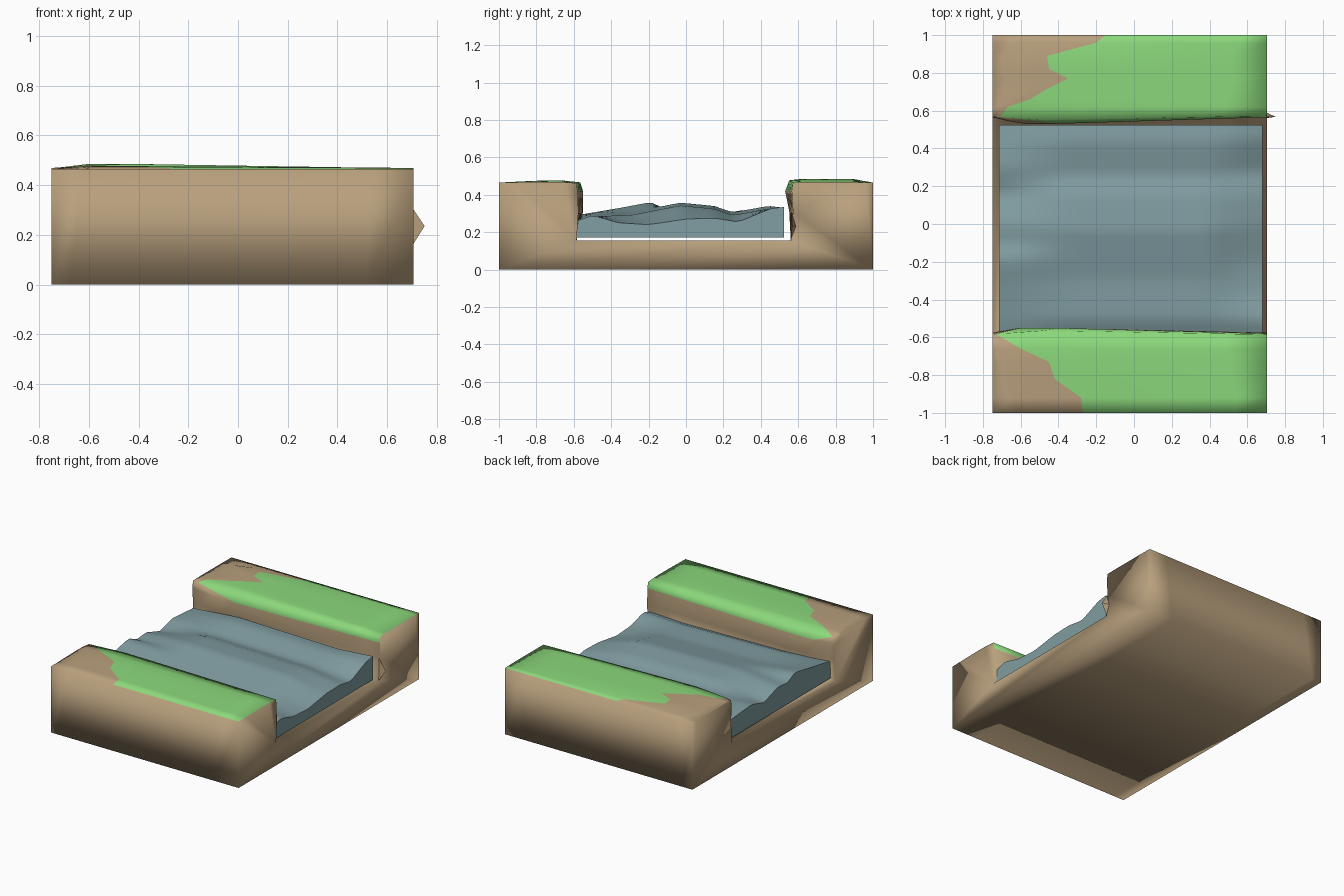
import bpy, math

if "Cube" in bpy.data.objects:
    bpy.data.objects.remove(bpy.data.objects["Cube"])


def material(name, rgb):
    m = bpy.data.materials.new(name)
    m.diffuse_color = (*rgb, 1)
    m.use_nodes = True
    m.node_tree.nodes["Principled BSDF"].inputs["Base Color"].default_value = m.diffuse_color
    return m


EARTH = material("earth", (0.48, 0.35, 0.205))
GRASS = material("grass", (0.26, 0.69, 0.20))
WATER = material("water", (0.22, 0.34, 0.36))


def make(name, verts, faces, mats, smooth_angle):
    me = bpy.data.meshes.new(name)
    me.from_pydata(verts, [], faces)
    for m in mats:
        me.materials.append(m)
    ob = bpy.data.objects.new(name, me)
    bpy.context.collection.objects.link(ob)
    bpy.context.view_layer.objects.active = ob
    ob.select_set(True)
    bpy.ops.object.mode_set(mode='EDIT')
    bpy.ops.mesh.select_all(action='SELECT')
    bpy.ops.mesh.normals_make_consistent(inside=False)
    bpy.ops.object.mode_set(mode='OBJECT')
    if smooth_angle:
        bpy.ops.object.shade_smooth_by_angle(angle=math.radians(smooth_angle))
    ob.select_set(False)
    return ob


def lerp_table(pts, t):
    for (a, u), (b, v) in zip(pts, pts[1:]):
        if t <= b:
            return u + (v - u) * (t - a) / (b - a)
    return pts[-1][1]


# River bed and banks: one profile lofted along x.
# Row: y, z, x where the grass starts, bulge in y, bulge in z
ROWS = [
    (-1.00, 0.000, -0.45, 0, 0),
    (-1.00, 0.465, -0.27, 0, 0),
    (-0.92, 0.466, -0.28, 0, 0.003),
    (-0.82, 0.468, -0.42, 0, 0.006),
    (-0.73, 0.469, -0.45, 0, 0.008),
    (-0.66, 0.468, -0.60, 0, 0.008),
    (-0.585, 0.462, -0.73, 0.02, 0.004),
    (-0.58, 0.42, -0.60, 0.03, 0),
    (-0.575, 0.31, -0.45, 0.025, 0),
    (-0.585, 0.155, -0.45, 0, 0),
    (0.560, 0.155, -0.45, 0, 0),
    (0.572, 0.31, -0.45, -0.02, 0),
    (0.565, 0.42, -0.40, -0.035, 0),
    (0.572, 0.465, -0.71, -0.02, 0.012),
    (0.62, 0.467, -0.67, 0, 0.018),
    (0.66, 0.467, -0.55, 0, 0.018),
    (0.71, 0.467, -0.47, 0, 0.018),
    (0.77, 0.467, -0.35, 0, 0.018),
    (0.82, 0.467, -0.45, 0, 0.018),
    (0.89, 0.467, -0.46, 0, 0.018),
    (0.96, 0.466, -0.20, 0, 0.006),
    (1.00, 0.465, -0.15, 0, 0),
    (1.00, 0.000, -0.45, 0, 0),
]
X0, X1, NB, NG = -0.75, 0.705, 4, 6
BULGE = [(X0, 0), (-0.6, 1), (-0.42, 1), (X1, 0)]
NC = NB + NG + 1
verts, faces = [], []
for y, z, b, dy, dz in ROWS:
    xs = [X0 + (b - X0) * i / NB for i in range(NB)]
    xs += [b + (X1 - b) * i / NG for i in range(NG + 1)]
    for x in xs:
        g = lerp_table(BULGE, x)
        verts.append((x, y + dy * g, z + dz * g))
n = len(ROWS)
grass_rows = set(range(1, 7)) | set(range(12, 21))
grass_faces = []
for r in range(n):
    s = (r + 1) % n
    for c in range(NC - 1):
        if r in grass_rows and c >= NB:
            grass_faces.append(len(faces))
        faces.append((r * NC + c, r * NC + c + 1, s * NC + c + 1, s * NC + c))
# end caps: bank, bed, bank
for c in (0, NC - 1):
    for rows in (range(0, 10), (0, 9, 10, n - 1), range(10, n)):
        faces.append([r * NC + c for r in rows])
banks = make("river_banks", verts, faces, [EARTH, GRASS], 180)
for f in grass_faces:
    banks.data.polygons[f].material_index = 1

# Water: heights across the river at both ends and the middle, blended along x
UP = [(-0.585, 0.29), (-0.35, 0.33), (-0.19, 0.36), (-0.10, 0.32), (0.0, 0.33),
      (0.157, 0.28), (0.29, 0.318), (0.40, 0.31), (0.525, 0.30)]
MID = [(-0.585, 0.27), (-0.5, 0.305), (-0.30, 0.31), (-0.03, 0.362), (0.15, 0.345),
       (0.25, 0.31), (0.44, 0.345), (0.525, 0.335)]
DOWN = [(-0.585, 0.26), (-0.5, 0.29), (-0.36, 0.25), (-0.2, 0.24), (0.0, 0.27),
        (0.15, 0.275), (0.28, 0.255), (0.45, 0.325), (0.525, 0.335)]
NX, NY = 20, 30
WX0, WX1, WY0, WY1, WZ = -0.715, 0.68, -0.585, 0.525, 0.17
verts, faces = [], []
for i in range(NX + 1):
    t = i / NX
    x = WX0 + (WX1 - WX0) * t
    for j in range(NY + 1):
        y = WY0 + (WY1 - WY0) * j / NY
        z = lerp_table([(0, lerp_table(UP, y)), (0.25, lerp_table(MID, y) - 0.005),
                        (0.8, lerp_table(MID, y) - 0.02), (1, lerp_table(DOWN, y))], t)
        verts.append((x, y, z))
W = NY + 1
for i in range(NX):
    for j in range(NY):
        faces.append((i * W + j, (i + 1) * W + j, (i + 1) * W + j + 1, i * W + j + 1))
rim = [i * W for i in range(NX + 1)] + [NX * W + j for j in range(1, W)]
rim += [i * W + NY for i in range(NX - 1, -1, -1)] + list(range(NY - 1, 0, -1))
base = len(verts)
verts += [(verts[k][0], verts[k][1], WZ) for k in rim]
m = len(rim)
for k in range(m):
    q = (k + 1) % m
    faces.append((rim[k], rim[q], base + q, base + k))
faces.append([base + k for k in range(m)])
make("river_water", verts, faces, [WATER], 45)

# Small rock flake sticking out of the back bank at the downstream end
make("rock_flake",
     [(0.70, 0.56, 0.155), (0.70, 0.565, 0.31), (0.70, 0.59, 0.23), (0.75, 0.568, 0.235)],
     [(0, 1, 2), (0, 1, 3), (1, 2, 3), (2, 0, 3)], [EARTH], 0)
